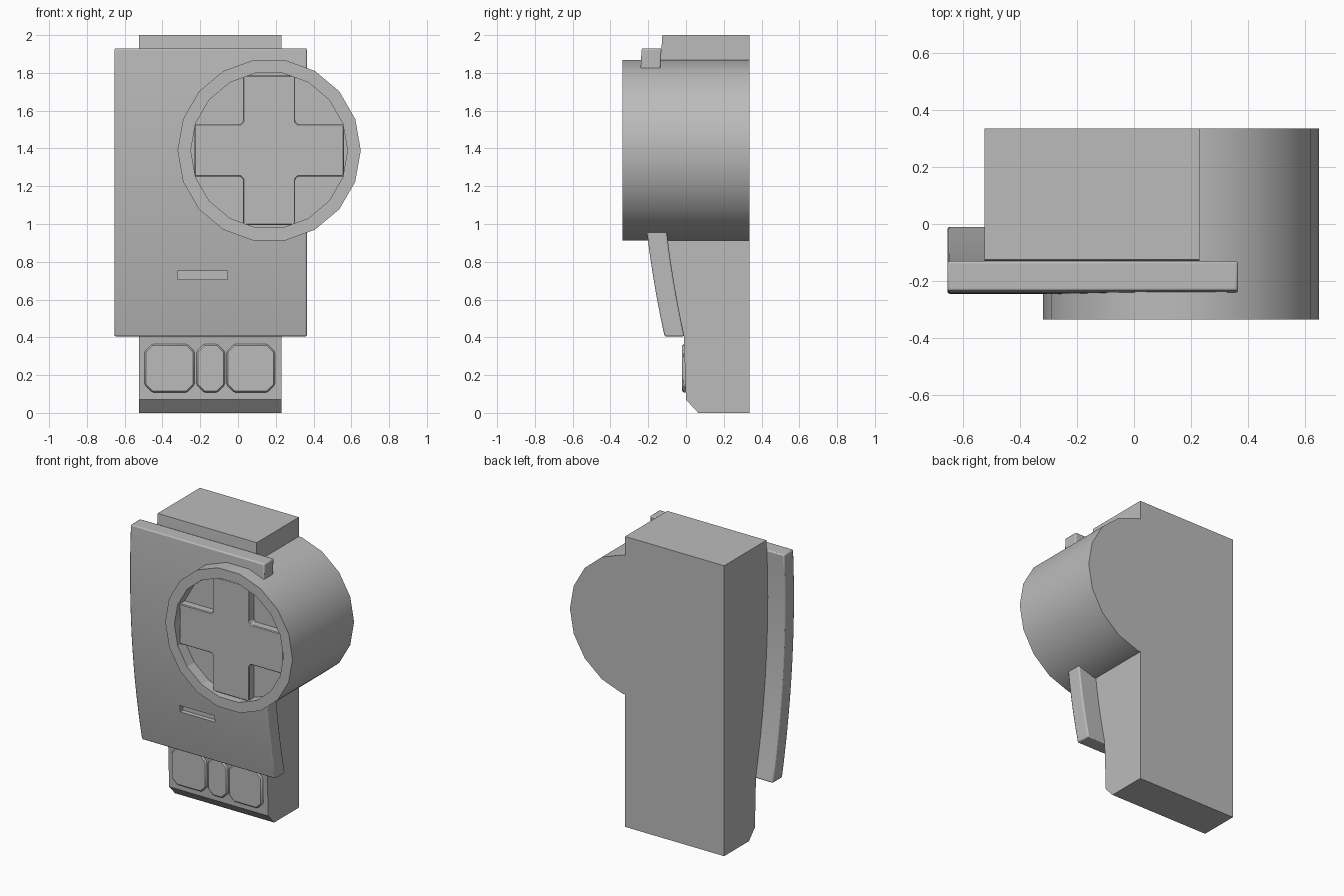
import bpy, bmesh, math

if "Cube" in bpy.data.objects:
    bpy.data.objects.remove(bpy.data.objects["Cube"], do_unlink=True)

grey = bpy.data.materials.new("plain_grey")
grey.use_nodes = True
COLOUR = (0.5, 0.5, 0.5, 1)
grey.diffuse_color = COLOUR
grey.node_tree.nodes["Principled BSDF"].inputs["Base Color"].default_value = COLOUR

BACK = 0.335
DIAL_X, DIAL_Z = 0.165, 1.39


def shell_front(z):
    """Depth of the bowed front cover at a height."""
    return -0.245 + 0.092 * (z - 1.6) ** 2


def prism(name, outline, axis, start, end):
    """Extrude a 2D outline along x (outline is y, z) or y (outline is x, z)."""
    bm = bmesh.new()
    place = (lambda p: (start, p[0], p[1])) if axis == "x" else (lambda p: (p[0], start, p[1]))
    face = bm.faces.new([bm.verts.new(place(p)) for p in outline])
    new = bmesh.ops.extrude_face_region(bm, geom=[face])["geom"]
    move = (end - start, 0, 0) if axis == "x" else (0, end - start, 0)
    bmesh.ops.translate(bm, vec=move, verts=[v for v in new if isinstance(v, bmesh.types.BMVert)])
    bmesh.ops.recalc_face_normals(bm, faces=bm.faces)
    mesh = bpy.data.meshes.new(name)
    bm.to_mesh(mesh)
    bm.free()
    mesh.materials.append(grey)
    obj = bpy.data.objects.new(name, mesh)
    bpy.context.collection.objects.link(obj)
    return obj


def circle(radius, sides=18):
    return [(DIAL_X + radius * math.cos(math.tau * i / sides),
             DIAL_Z + radius * math.sin(math.tau * i / sides)) for i in range(sides)]


def box(x0, x1, z0, z1, cut=0.0):
    if not cut:
        return [(x0, z0), (x1, z0), (x1, z1), (x0, z1)]
    return [(x0 + cut, z0), (x1 - cut, z0), (x1, z0 + cut), (x1, z1 - cut),
            (x1 - cut, z1), (x0 + cut, z1), (x0, z1 - cut), (x0, z0 + cut)]


def boolean(obj, cutter):
    mod = obj.modifiers.new("cut", "BOOLEAN")
    mod.operation, mod.solver, mod.object = "DIFFERENCE", "EXACT", cutter
    cutter.hide_render = True
    cutter.hide_set(True)


def bevel(obj, width, segments=1):
    mod = obj.modifiers.new("bevel", "BEVEL")
    mod.width, mod.segments = width, segments
    mod.limit_method, mod.angle_limit = "ANGLE", math.radians(40)


def smooth(obj):
    bpy.ops.object.select_all(action="DESELECT")
    obj.select_set(True)
    bpy.context.view_layer.objects.active = obj
    bpy.ops.object.shade_smooth_by_angle(angle=math.radians(30))


# Main block: upright front below, following the cover's back above
heights = [0.42 + (2.0 - 0.42) * i / 12 for i in range(13)]
profile = [(BACK, 0), (0.065, 0), (0, 0.07)]
profile += [(min(0, shell_front(z) + 0.105), z) for z in heights] + [(BACK, 2.0)]
body = prism("body", profile, "x", -0.525, 0.23)

# Bowed front cover with an engraved slot
heights = [0.405 + (1.93 - 0.405) * i / 14 for i in range(15)]
profile = [(shell_front(z), z) for z in heights]
profile += [(shell_front(z) + 0.105, z) for z in reversed(heights)]
cover = prism("front_cover", profile, "x", -0.655, 0.365)
bevel(cover, 0.008, 2)
slot = prism("slot_cutter", box(-0.32, -0.055, 0.705, 0.752), "y", -0.3, -0.14)
boolean(cover, slot)

# Round housing with a shallow recess in its face
housing = prism("round_housing", circle(0.485), "y", -BACK, BACK)
recess = prism("recess_cutter", circle(0.415), "y", -0.4, -0.257)
boolean(housing, recess)

# Cross inside the recess, with chamfered inner corners
R, W, C = 0.395, 0.138, 0.015
quarter = [(R, -W), (R, W), (W + C, W), (W, W + C)]
outline = []
for turn in range(4):
    c, s = round(math.cos(turn * math.pi / 2)), round(math.sin(turn * math.pi / 2))
    outline += [(DIAL_X + x * c - z * s, DIAL_Z + x * s + z * c) for x, z in quarter]
cross = prism("cross", outline, "y", -0.31, -0.25)
bevel(cross, 0.005)

# Three chamfered buttons under the cover
buttons = []
for name, x0, x1 in (("right_button", -0.495, -0.23),
                     ("middle_button", -0.22, -0.07),
                     ("left_button", -0.06, 0.195)):
    button = prism(name, box(x0, x1, 0.108, 0.365, 0.04), "y", -0.02, 0.02)
    bevel(button, 0.008)
    buttons.append(button)

for obj in (body, cover, housing, cross, *buttons):
    smooth(obj)
